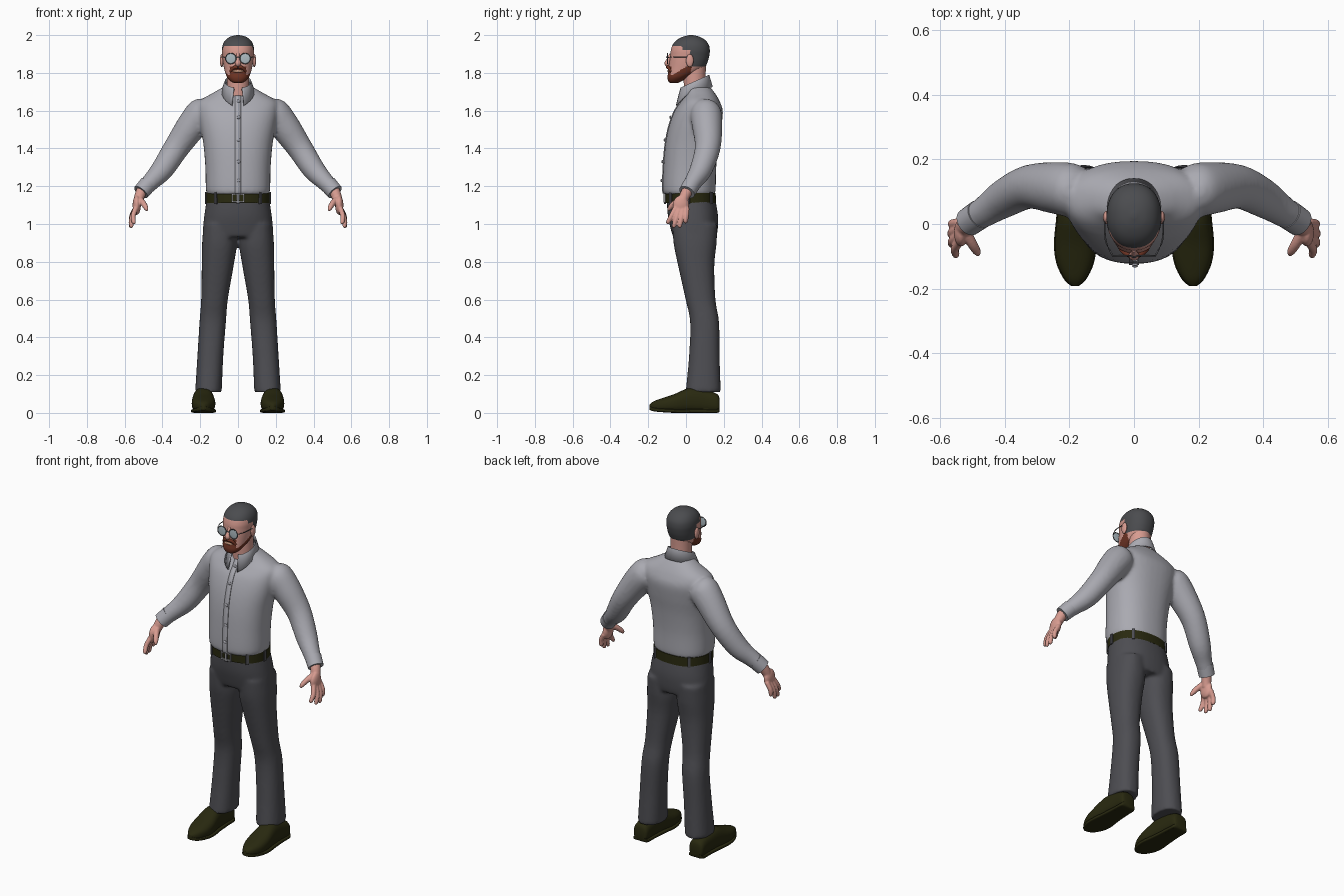
import bpy, bmesh
from math import sin, cos, pi, tau, radians, copysign
from mathutils import Vector, Matrix

cube = bpy.data.objects.get("Cube")
if cube:
    bpy.data.objects.remove(cube)


def material(name, *rgb):
    m = bpy.data.materials.new(name)
    m.use_nodes = True
    m.diffuse_color = (*rgb, 1)
    m.node_tree.nodes["Principled BSDF"].inputs["Base Color"].default_value = (*rgb, 1)
    return m


shirt_grey = material("shirt grey", .40, .40, .44)
trouser_grey = material("trouser grey", .075, .075, .085)
leather = material("dark olive leather", .022, .022, .005)
skin_tone = material("skin", .68, .33, .28)
beard_brown = material("beard brown", .16, .035, .018)
hair_grey = material("hair grey", .07, .072, .078)
lens_blue = material("lens blue grey", .42, .50, .54)
frame_grey = material("frame grey", .12, .12, .13)
buckle_metal = material("buckle metal", .30, .30, .31)
lip_tan = material("lip tan", .55, .30, .20)


def spline(rows, steps):
    """Catmull-Rom interpolation through rows of numbers."""
    if steps == 1:
        return [list(r) for r in rows]
    out = []
    last = len(rows) - 1
    for i in range(last):
        a, b, c, d = (rows[min(max(j, 0), last)] for j in range(i - 1, i + 3))
        for s in range(steps):
            t = s / steps
            out.append([q + t * (r - p) / 2 + t * t * (2 * p - 5 * q + 4 * r - w) / 2
                        + t ** 3 * (3 * q - p - 3 * r + w) / 2
                        for p, q, r, w in zip(a, b, c, d)])
    return out + [list(rows[-1])]


def surface(bm, rings, closed=True):
    """Bridge successive point rings, capping closed ones."""
    loops = [[bm.verts.new(p) for p in ring] for ring in rings]
    n = len(loops[0])
    for a, b in zip(loops, loops[1:]):
        for i in range(n if closed else n - 1):
            j = (i + 1) % n
            bm.faces.new((a[i], a[j], b[j], b[i]))
    if closed:
        bm.faces.new(loops[0])
        bm.faces.new(loops[-1])


def loft(bm, rows, steps=4, n=40, power=2.3, along_y=False):
    """Superellipse sections: position, low and high of both cross axes."""
    def bend(v):
        return copysign(abs(v) ** (2 / power), v)
    rings = []
    for h, a, b, c, d in spline(rows, steps):
        ring = []
        for i in range(n):
            u = (a + b) / 2 + (b - a) / 2 * bend(cos(tau * i / n))
            v = (c + d) / 2 + (d - c) / 2 * bend(sin(tau * i / n))
            ring.append((u, h, v) if along_y else (u, v, h))
        rings.append(ring)
    surface(bm, rings)


def tube(bm, path, side=1, steps=4, n=20):
    """Round tube along x, y, z, radius points."""
    pts = spline(path, steps)
    rings = []
    for i, (x, y, z, r) in enumerate(pts):
        p, q = pts[max(i - 1, 0)], pts[min(i + 1, len(pts) - 1)]
        t = (Vector(q[:3]) - Vector(p[:3])).normalized()
        u = t.cross((1, 0, 0) if abs(t.y) > .9 else (0, 1, 0)).normalized()
        v = t.cross(u)
        ring = [Vector((x, y, z)) + r * (u * cos(tau * k / n) + v * sin(tau * k / n)) for k in range(n)]
        rings.append([(side * w.x, w.y, w.z) for w in ring])
    surface(bm, rings)


def ball(bm, centre, size):
    bmesh.ops.create_uvsphere(bm, u_segments=24, v_segments=14, radius=1,
                              matrix=Matrix.Translation(centre) @ Matrix.Diagonal((*size, 1)))


def box(bm, centre, size, turn=0):
    bmesh.ops.create_cube(bm, size=1, matrix=Matrix.Translation(centre)
                          @ Matrix.Rotation(turn, 4, "Z") @ Matrix.Diagonal((*size, 1)))


def finish(bm, name, *mats, voxel=0, thick=0, smooth=4):
    bmesh.ops.recalc_face_normals(bm, faces=bm.faces)
    me = bpy.data.meshes.new(name)
    bm.to_mesh(me)
    bm.free()
    for m in mats:
        me.materials.append(m)
    me.shade_smooth()
    me.set_sharp_from_angle(angle=radians(45))
    ob = bpy.data.objects.new(name, me)
    bpy.context.scene.collection.objects.link(ob)
    if thick:
        ob.modifiers.new("thickness", "SOLIDIFY").thickness = thick
    if voxel:
        mod = ob.modifiers.new("merge", "REMESH")
        mod.mode, mod.voxel_size, mod.use_smooth_shade = "VOXEL", voxel, True
        mod = ob.modifiers.new("soften", "SMOOTH")
        mod.iterations = smooth
    return ob


def sym(rows):
    return [(z, -w, w, f, b) for z, w, f, b in rows]


# Shirt: torso and sleeves merged
torso = sym([(1.155, .16, -.112, .15), (1.18, .17, -.123, .157), (1.3, .173, -.12, .16),
             (1.42, .183, -.11, .172), (1.52, .2, -.09, .188), (1.6, .212, -.06, .195),
             (1.65, .205, -.025, .178), (1.69, .14, 0, .155), (1.73, .07, .005, .125)])
sleeve = [(.16, .105, 1.62, .06), (.19, .105, 1.59, .082), (.245, .112, 1.52, .08), (.325, .115, 1.405, .068),
          (.4, .08, 1.29, .06), (.46, .04, 1.225, .048), (.508, .01, 1.175, .042)]
bm = bmesh.new()
loft(bm, torso)
for side in (-1, 1):
    tube(bm, sleeve, side, n=28)
finish(bm, "shirt", shirt_grey, voxel=.01, smooth=5)

bm = bmesh.new()
for side in (-1, 1):
    tube(bm, [(.478, .03, 1.21, .046), (.514, .005, 1.168, .044)], side, steps=1, n=28)
finish(bm, "cuffs", shirt_grey)

# Placket and buttons following the chest line
chest = spline(torso, 4)
bm = bmesh.new()
surface(bm, [[(x, r[3] - .004, r[0]) for x in (-.015, .015)] for r in chest[2:-5]], closed=False)
finish(bm, "placket", shirt_grey, thick=.006)
bm = bmesh.new()
for z in (1.23, 1.33, 1.445, 1.565, 1.65):
    front = min(chest, key=lambda r: abs(r[0] - z))[3]
    ball(bm, (.003, front - .007, z), (.009, .005, .009))
finish(bm, "buttons", shirt_grey)

# Folded collar with pointed ends
bm = bmesh.new()
rows = [[], [], []]
for i in range(41):
    a = radians(-163 + 326 * i / 40)
    point = max(0, abs(i - 20) / 20 - .7) * .13
    rows[0].append((.066 * sin(a), .045 + .07 * cos(a), 1.735 + .03 * cos(a)))
    rows[1].append((.07 * sin(a), .045 + .078 * cos(a), 1.755 + .035 * cos(a)))
    rows[2].append((.092 * sin(a) * (1 + 4 * point), .042 + .1 * cos(a), 1.695 + .03 * cos(a) - point))
surface(bm, rows, closed=False)
finish(bm, "collar", shirt_grey, thick=.008)

# Trousers: hips and legs merged
hips = sym([(1.145, .163, -.102, .152), (1.05, .178, -.097, .169), (.97, .186, -.08, .168), (.93, .182, -.068, .16)])
leg = [(1, .02, .182, -.072, .166), (.9, .006, .19, -.066, .162), (.78, .023, .192, -.042, .15),
       (.6, .054, .195, -.002, .156), (.48, .064, .204, .022, .175),
       (.3, .078, .215, .016, .178), (.11, .086, .227, -.002, .184)]
bm = bmesh.new()
loft(bm, hips)
loft(bm, leg)
loft(bm, [(z, -b, -a, c, d) for z, a, b, c, d in leg])
finish(bm, "trousers", trouser_grey, voxel=.01, smooth=6)

# Belt, loops and buckle
bm = bmesh.new()
loft(bm, sym([(1.112, .168, -.109, .159), (1.165, .167, -.11, .157)]), steps=1, n=64)
finish(bm, "belt", leather)
bm = bmesh.new()
for a in (50, 130, 185, 270, 355, 228, 312):
    c, s = cos(radians(a)), sin(radians(a))
    stretch = (abs(c) ** 2.3 + abs(s) ** 2.3) ** (-1 / 2.3)
    box(bm, (.169 * c * stretch, .024 + .136 * s * stretch, 1.138), (.01, .016, .062), radians(a))
finish(bm, "belt_loops", trouser_grey)
bm = bmesh.new()
for z in (1.118, 1.158):
    box(bm, (0, -.113, z), (.064, .01, .008))
for x in (-.03, 0, .03):
    box(bm, (x, -.113, 1.138), (.007, .01, .046))
finish(bm, "buckle", buckle_metal)

# Shoes with soles
shoe = [(.178, .155, .215, .012, .07), (.165, .14, .23, 0, .1), (.1, .136, .232, 0, .122), (.02, .13, .238, 0, .132),
        (-.06, .12, .245, 0, .1), (-.12, .127, .238, .004, .08), (-.17, .15, .215, .01, .062),
        (-.192, .174, .192, .02, .045)]
for side, label in ((1, "left"), (-1, "right")):
    bm = bmesh.new()
    pair = [(y, min(side * a, side * b), max(side * a, side * b), c, d) for y, a, b, c, d in shoe]
    loft(bm, pair, power=2.5, along_y=True)
    loft(bm, [(y, a - .003, b + .003, c * .8, c * .8 + .02) for y, a, b, c, d in pair], power=5, along_y=True)
    box(bm, (side * .185, .125, .012), (.08, .07, .024))
    finish(bm, label + "_shoe", leather)

# Hands: palm, thumb and four fingers merged
tips = [(.553, -.1, 1.0), (.567, -.067, .98), (.57, -.035, .98), (.567, -.002, 1.005)]
for side, label in ((1, "left"), (-1, "right")):
    bm = bmesh.new()
    tube(bm, [(.505, .012, 1.185, .03), (.52, -.006, 1.15, .028), (.532, -.02, 1.11, .024)], side)
    ball(bm, (side * .536, -.027, 1.1), (.022, .043, .052))
    for i, (x, y, z) in enumerate(tips):
        base = Vector((.541, -.055 + .02 * i, 1.085))
        tip = Vector((x, y, z))
        mid = base.lerp(tip, .5) + Vector((.008, 0, 0))
        tube(bm, [(*base, .014), (*mid, .0135), (*base.lerp(tip, .9), .0115), (*tip, .005)], side, n=12)
    tube(bm, [(.525, -.02, 1.135, .018), (.502, -.06, 1.11, .016), (.487, -.085, 1.085, .013),
              (.482, -.095, 1.07, .006)], side, n=12)
    finish(bm, label + "_hand", skin_tone, voxel=.0045, smooth=3)

# Head with hair and beard regions, on a neck
skull = sym([(1.746, .02, -.082, -.045), (1.755, .038, -.093, -.025), (1.775, .056, -.098, .01),
             (1.8, .067, -.095, .06), (1.83, .075, -.091, .1), (1.86, .08, -.087, .115), (1.89, .083, -.083, .123),
             (1.92, .085, -.08, .126), (1.95, .08, -.07, .12), (1.975, .065, -.047, .1),
             (1.992, .04, -.015, .07), (2, .008, .018, .035)])
bm = bmesh.new()
loft(bm, skull, steps=7, n=96, power=2.2)
for f in bm.faces:
    x, y, z = f.calc_center_median()
    hairline = 1.94 if y < -.02 else 1.92 if y < .02 else 1.835
    jaw = 1.79 + max(0, y + .07) * .6
    if z > hairline:
        f.material_index = 1
    elif y < .028 and (z < jaw or (y < -.05 and abs(x) < .043 and z < 1.835)):
        f.material_index = 2
finish(bm, "head", skin_tone, hair_grey, beard_brown)

bm = bmesh.new()
tube(bm, [(0, .052, 1.65, .06), (0, .046, 1.75, .058), (0, .046, 1.85, .06)], n=32)
finish(bm, "neck", skin_tone)
bm = bmesh.new()
for side in (-1, 1):
    ball(bm, (side * .086, .02, 1.865), (.01, .02, .034))
finish(bm, "ears", skin_tone)
bm = bmesh.new()
tube(bm, [(0, -.078, 1.9, .009), (0, -.092, 1.87, .011), (0, -.098, 1.85, .016), (0, -.09, 1.838, .009)])
finish(bm, "nose", skin_tone)
bm = bmesh.new()
ball(bm, (0, -.093, 1.809), (.03, .006, .007))
finish(bm, "mouth", lip_tan)
bm = bmesh.new()
for side in (-1, 1):
    tube(bm, [(0, -.097, 1.83, .009), (side * .022, -.092, 1.828, .009), (side * .042, -.078, 1.806, .006)])
finish(bm, "moustache", beard_brown)

# Round glasses
lenses, frame = bmesh.new(), bmesh.new()
for side in (-1, 1):
    x = side * .038
    ball(lenses, (x, -.098, 1.876), (.027, .003, .027))
    tube(frame, [(x + .028 * cos(a), -.098, 1.876 + .028 * sin(a), .0025)
                 for a in (tau * i / 28 for i in range(29))], steps=1, n=8)
    tube(frame, [(.066, -.098, 1.882, .0025), (.088, -.05, 1.885, .0025), (.09, .025, 1.885, .0025)], side, n=8)
tube(frame, [(-.011, -.098, 1.88, .0025), (0, -.103, 1.884, .0025), (.011, -.098, 1.88, .0025)], n=8)
finish(lenses, "lenses", lens_blue)
finish(frame, "glasses_frame", frame_grey)
